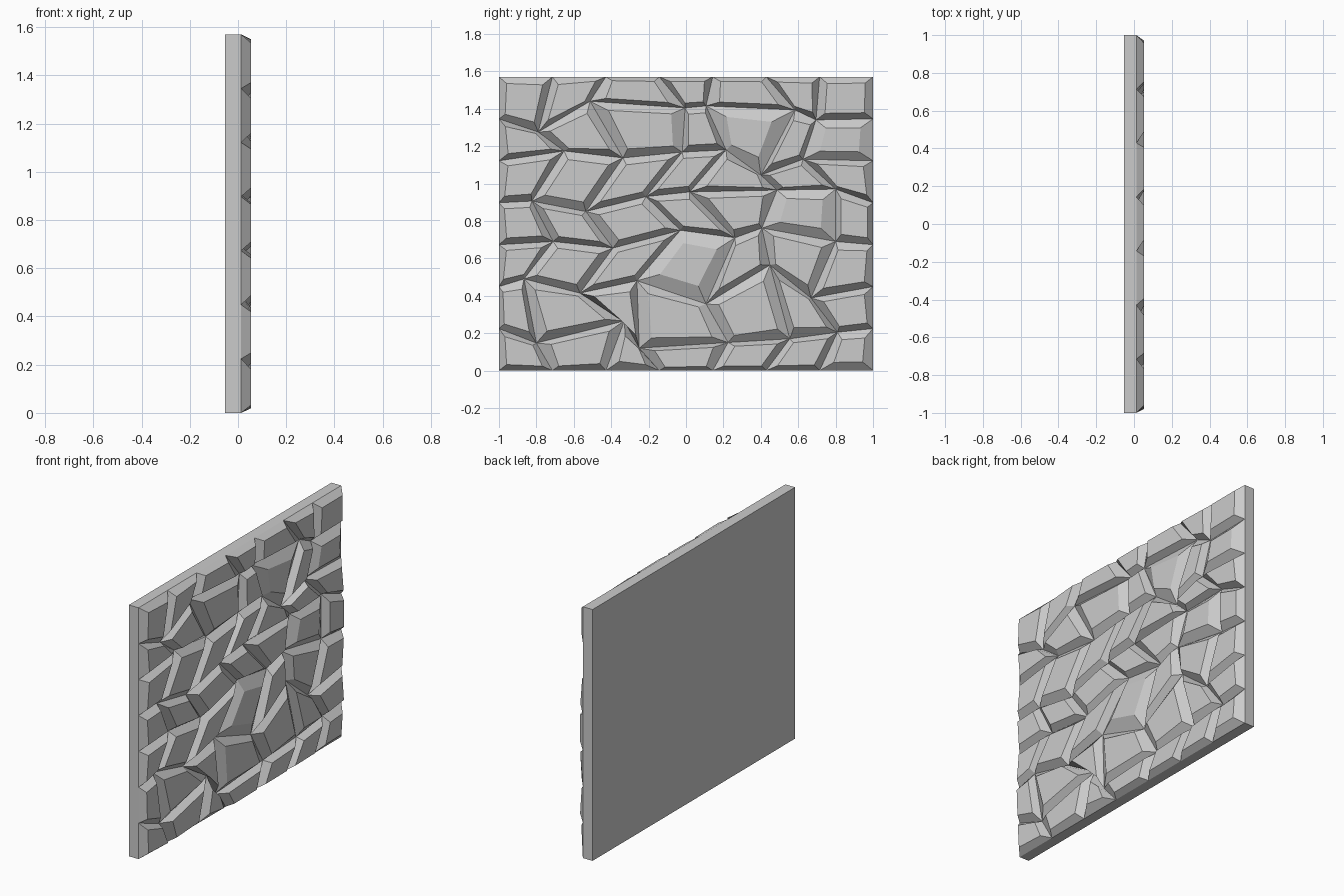
import bpy, bmesh
from mathutils import Vector

if "Cube" in bpy.data.objects:
    bpy.data.objects.remove(bpy.data.objects["Cube"])

H, BACK, BASE, TOP = 1.57, -0.054, 0.013, 0.054
N = 7

# joint positions (y, z) between the stones, one row per course
inner = [
    [(-.80, .147), (-.33, .265), (-.25, .12), (.225, .15), (.555, .17), (.81, .205)],
    [(-.866, .49), (-.567, .414), (-.262, .48), (.107, .356), (.449, .564), (.668, .388)],
    [(-.71, .69), (-.39, .655), (-.03, .75), (.262, .71), (.406, .762), (.80, .69)],
    [(-.824, .906), (-.535, .85), (-.214, .93), (.02, .955), (.487, .965), (.80, .97)],
    [(-.652, 1.174), (-.337, 1.137), (-.02, 1.168), (.214, 1.18), (.40, 1.045), (.626, 1.13)],
    [(-.79, 1.275), (-.513, 1.44), (-.005, 1.404), (.107, 1.415), (.583, 1.393), (.695, 1.34)],
]
cols = [-1 + 2 * i / N for i in range(N + 1)]
grid = [[(y, 0) for y in cols]]
for r, row in enumerate(inner):
    z = H * (r + 1) / N
    grid.append([(-1, z)] + row + [(1, z)])
grid.append([(y, H) for y in cols])

# stones with a wider chamfer (course, column)
wide = {(0, 2), (0, 6), (2, 3), (3, 5), (5, 4), (5, 6)}

bm = bmesh.new()
base = [[bm.verts.new((BASE, y, z)) for y, z in row] for row in grid]

# chamfered stones
for r in range(N):
    for c in range(N):
        q = [base[r][c], base[r][c + 1], base[r + 1][c + 1], base[r + 1][c]]
        t = 0.21 if (r, c) in wide else 0.15
        top = []
        for u, v in ((t, t), (1 - t, t), (1 - t, 1 - t), (t, 1 - t)):
            p = q[0].co.lerp(q[1].co, u).lerp(q[3].co.lerp(q[2].co, u), v)
            top.append(bm.verts.new(Vector((TOP, p.y, p.z))))
        bm.faces.new(top)
        for i in range(4):
            j = (i + 1) % 4
            bm.faces.new((q[i], q[j], top[j], top[i]))

# sides and back of the slab
rim = [e for e in bm.edges if e.is_boundary]
ext = bmesh.ops.extrude_edge_only(bm, edges=rim)["geom"]
for v in ext:
    if isinstance(v, bmesh.types.BMVert):
        v.co.x = BACK
bmesh.ops.contextual_create(bm, geom=[e for e in ext if isinstance(e, bmesh.types.BMEdge)])
bmesh.ops.recalc_face_normals(bm, faces=bm.faces)

mesh = bpy.data.meshes.new("stone_wall_panel")
bm.to_mesh(mesh)
bm.free()
panel = bpy.data.objects.new("stone_wall_panel", mesh)
bpy.context.collection.objects.link(panel)
